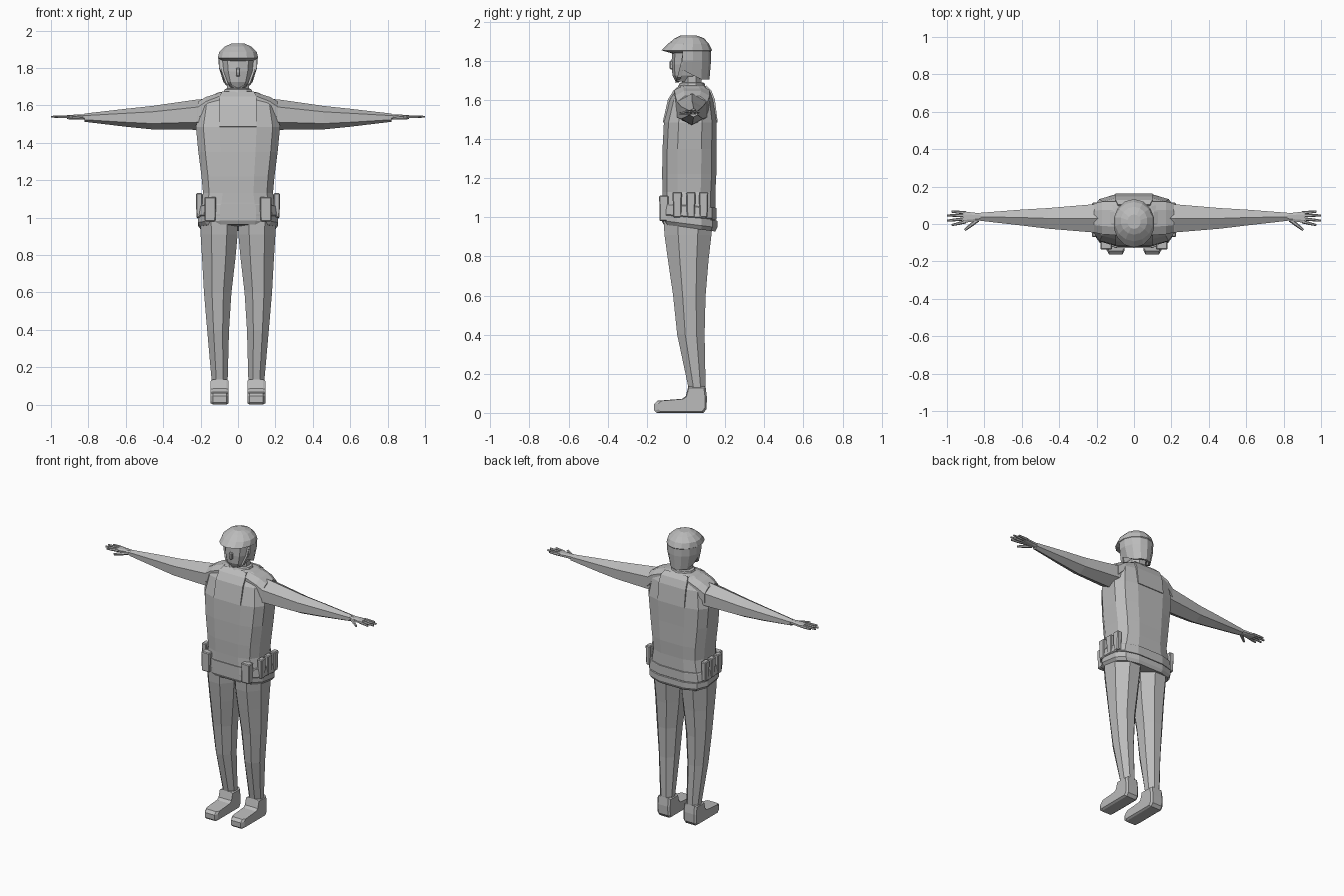
import bpy, bmesh, math
from mathutils import Vector

if "Cube" in bpy.data.objects:
    bpy.data.objects.remove(bpy.data.objects["Cube"])

grey = bpy.data.materials.new("plain grey")
grey.diffuse_color = (0.5, 0.5, 0.5, 1)
grey.use_nodes = True
grey.node_tree.nodes["Principled BSDF"].inputs["Base Color"].default_value = grey.diffuse_color


def finish(name, bm, mirror=False):
    bmesh.ops.recalc_face_normals(bm, faces=bm.faces)
    mesh = bpy.data.meshes.new(name)
    bm.to_mesh(mesh)
    bm.free()
    mesh.materials.append(grey)
    ob = bpy.data.objects.new(name, mesh)
    bpy.context.collection.objects.link(ob)
    if mirror:
        ob.modifiers.new("both sides", 'MIRROR')
    return ob


def loft(name, rings, mirror=False, caps=True):
    bm = bmesh.new()
    rows = [[bm.verts.new(p) for p in r] for r in rings]
    n = len(rows[0])
    for a, b in zip(rows, rows[1:]):
        for i in range(n):
            bm.faces.new((a[i], a[(i + 1) % n], b[(i + 1) % n], b[i]))
    if caps:
        bm.faces.new(rows[0])
        bm.faces.new(rows[-1])
    return finish(name, bm, mirror)


def ring(z, x0, x1, y0, y1, n=8, square=1.0, tilt=0.0, axis='Z'):
    """Rounded outline between two bounds; tilt drops the back edge."""
    pts = []
    for i in range(n):
        a = 2 * math.pi * (i + 0.5) / n
        c, s = math.cos(a), math.sin(a)
        m = max(abs(math.cos(2 * math.pi * (k + 0.5) / n)) for k in range(n))
        c, s = (math.copysign((abs(v) / m) ** square, v) for v in (c, s))
        u = (x0 + x1) / 2 + (x1 - x0) / 2 * c
        v = (y0 + y1) / 2 + (y1 - y0) / 2 * s
        pts.append((u, v, z - tilt * s) if axis == 'Z' else (z, u, v))
    return pts


def box(name, lo, hi, taper=0.8, mirror=False):
    """Pouch-like block with a chamfered edge."""
    bm = bmesh.new()
    bmesh.ops.create_cube(bm, size=1)
    for v in bm.verts:
        v.co = [(lo[k] + hi[k]) / 2 + v.co[k] * (hi[k] - lo[k])
                * (taper if k < 2 and v.co.z < 0 else 1) for k in range(3)]
    bmesh.ops.bevel(bm, geom=bm.edges[:], offset=0.005, segments=1, affect='EDGES')
    return finish(name, bm, mirror)


# Jacket: boxy trunk narrowing over the shoulders
trunk = [(0.955, .205, -.115, .14, .02), (0.995, .215, -.122, .15, .015),
         (1.07, .20, -.12, .15, .01), (1.13, .187, -.12, .15, 0),
         (1.22, .195, -.122, .155, 0), (1.35, .212, -.12, .155, 0),
         (1.485, .225, -.113, .157, 0), (1.60, .205, -.082, .14, 0),
         (1.635, .175, -.06, .125, 0), (1.668, .108, -.035, .105, 0),
         (1.675, .07, -.025, .09, 0)]
loft("jacket", [ring(z, -x, x, a, b, 12, .62, t) for z, x, a, b, t in trunk])

# Hem band and belt
loft("jacket_hem", [ring(z, -x, x, a, b, 12, .62, .018) for z, x, a, b in
                    ((.945, .2, -.115, .15), (.965, .215, -.125, .16), (1.0, .215, -.125, .16))])
loft("belt", [ring(z, -x, x, -.127, .157, 12, .62, .012) for z, x in
              ((1.0, .216), (1.005, .221), (1.055, .213), (1.06, .207))])


# Chest and back vest panels that wrap onto the shoulders
def panel(name, path):
    bm = bmesh.new()
    rows = [[bm.verts.new((x * w, y, z)) for x in (-1, 1)] for w, y, z in path]
    for a, b in zip(rows, rows[1:]):
        bm.faces.new((a[0], a[1], b[1], b[0]))
    ob = finish(name, bm)
    mod = ob.modifiers.new("thickness", 'SOLIDIFY')
    mod.thickness, mod.offset = 0.01, 0


panel("chest_panel", [(.1, -.114, 1.485), (.1, -.088, 1.60), (.098, -.06, 1.645), (.085, -.03, 1.67)])
panel("back_panel", [(.1, .157, 1.485), (.1, .143, 1.60), (.098, .125, 1.645), (.085, .10, 1.67)])

# Shoulder yokes
loft("shoulder_yoke", [ring(x, y0, y1, z0, z1, 8, .8, axis='X') for x, y0, y1, z0, z1 in
     ((.09, -.06, .12, 1.60, 1.67), (.17, -.055, .12, 1.55, 1.645), (.215, -.045, .11, 1.50, 1.62))], True)

# Collar and neck
loft("collar", [ring(z, -x, x, a, b, 10) for z, x, a, b in
                ((1.65, .085, -.045, .1), (1.685, .072, -.03, .092), (1.69, .06, -.02, .08))])
loft("neck", [ring(z, -x, x, a, b, 8) for z, x, a, b in
              ((1.66, .058, -.02, .08), (1.75, .058, -.02, .08))])

# Belt pouches
box("front_pouch", (.118, -.137, .98), (.18, -.09, 1.11), .95, True)
for i, y in enumerate((-.045, .025, .09)):
    box("side_pouch_%d" % (i + 1), (.19, y - .024, 1.0), (.225, y + .024, 1.13), .85, True)

# Sleeves
loft("sleeve", [ring(x, y0, y1, z0, z1, 6, axis='X') for x, y0, y1, z0, z1 in
     ((.15, -.045, .11, 1.485, 1.625), (.22, -.045, .105, 1.48, 1.62),
      (.46, -.025, .085, 1.48, 1.588), (.60, -.008, .077, 1.492, 1.575),
      (.82, .017, .06, 1.515, 1.553))], True)

# Hands: palm, four fingers and a thumb
loft("palm", [ring(x, y0, y1, 1.538 - h, 1.538 + h, 8, .8, axis='X') for x, y0, y1, h in
     ((.80, .022, .055, .014), (.85, .015, .06, .013), (.915, .005, .068, .01))], True)


def finger(name, p, q, r):
    rings = []
    for c, s in ((p, r), (tuple((a + b) / 2 for a, b in zip(p, q)), r * .9), (q, r * .6)):
        d = (Vector(q) - Vector(p)).normalized()
        side = d.cross(Vector((0, 0, 1))).normalized()
        up = side.cross(d)
        rings.append([Vector(c) + side * s * math.cos(a) + up * s * math.sin(a)
                      for a in (k * math.pi / 3 for k in range(6))])
    loft(name, rings, True)


for i, (y, ex, ey) in enumerate(((.012, .975, -.006), (.028, 1.0, .018), (.045, 1.0, .046), (.06, .975, .066))):
    finger("finger_%d" % (i + 1), (.90, y, 1.539), (ex, ey, 1.539), .009)
finger("thumb", (.835, .022, 1.535), (.905, -.032, 1.53), .011)

# Trouser legs
loft("trouser_leg", [ring(z, x0, x1, y0, y1, 8) for z, x0, x1, y0, y1 in
     ((.10, .06, .138, .018, .098), (.14, .055, .142, .01, .10), (.40, .048, .165, -.045, .095),
      (.60, .035, .182, -.066, .10), (.78, .014, .192, -.092, .115),
      (.91, .002, .20, -.11, .13), (.99, .001, .203, -.115, .138))], True)

# Shoes: side profile of sole and ankle, swept across the width
shoe = [(-.15, 0), (.09, 0), (.105, .02), (.107, .08), (.1, .135), (.012, .135),
        (-.002, .085), (-.02, .072), (-.145, .062), (-.163, .045), (-.163, .012)]
loft("shoe", [[(x, .03 + (y - .03) * k, .06 + (z - .06) * k) for y, z in shoe]
              for x, k in ((.05, .88), (.062, 1), (.133, 1), (.146, .88))], True)

# Head
loft("head", [ring(z, -x, x, a, b, 10, .85) for z, x, a, b in
     ((1.695, .04, -.052, .06), (1.725, .062, -.066, .08), (1.78, .078, -.07, .10),
      (1.84, .085, -.068, .11), (1.88, .07, -.05, .10))])
box("nose", (-.012, -.084, 1.755), (.012, -.06, 1.80), .95)

# Helmet: dome with a peaked brim at the front
dome = [(1.838, .085, -.07, .115), (1.853, .108, -.122, .13), (1.886, .1, -.09, .115),
        (1.915, .07, -.055, .09), (1.93, .035, -.025, .05)]
loft("helmet_dome", [ring(z, -x, x, a, b, 14) for z, x, a, b in dome])

# Helmet skirt: covers ears and nape, open at the face
bm = bmesh.new()
rows = []
for i in range(9):
    a = math.radians(-15 + 210 * i / 8)
    low = 1.705 + .06 * max(0, 0.55 - math.sin(a))
    rows.append([bm.verts.new((w * math.cos(a), .012 + d * math.sin(a), z)) for w, d, z in
                 ((.107, .116, 1.856), (.104, .116, 1.80), (.08, .108, low))])
for a, b in zip(rows, rows[1:]):
    for k in range(2):
        bm.faces.new((a[k], b[k], b[k + 1], a[k + 1]))
skirt = finish("helmet_skirt", bm)
mod = skirt.modifiers.new("thickness", 'SOLIDIFY')
mod.thickness, mod.offset = 0.014, -1

# Chin strap
loft("chin_strap", [[(x + dx, y + dy, z) for dx, dy in ((-.006, -.01), (.006, -.01), (.006, .01), (-.006, .01))]
     for x, y, z in ((.09, -.005, 1.85), (.082, -.018, 1.78), (.058, -.035, 1.715), (.0, -.045, 1.69))], True)
